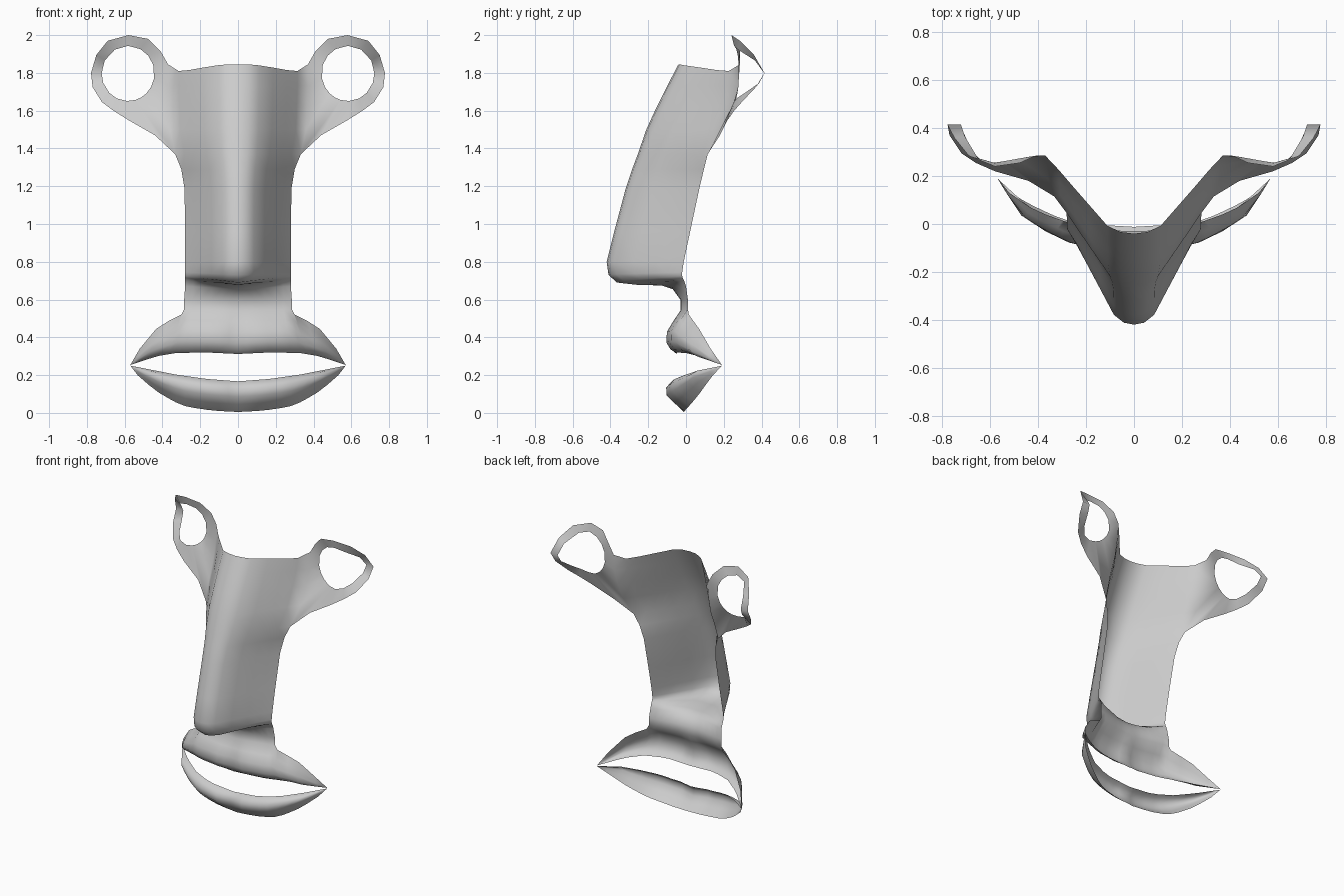
import bpy, bmesh, math

if "Cube" in bpy.data.objects:
    bpy.data.objects.remove(bpy.data.objects["Cube"])

skin = bpy.data.materials.new("light grey")
skin.diffuse_color = (0.6, 0.6, 0.6, 1)
skin.use_nodes = True
skin.node_tree.nodes["Principled BSDF"].inputs["Base Color"].default_value = skin.diffuse_color


def lerp(a, b, t):
    return a + (b - a) * t


def curve(table, x):
    """Piecewise linear lookup in (x, value) pairs."""
    for (x0, v0), (x1, v1) in zip(table, table[1:]):
        if x <= x1:
            return lerp(v0, v1, (x - x0) / (x1 - x0))
    return table[-1][1]


def skin_rows(bm, rows, closed=False):
    """Bridge successive rows of points with quads."""
    vs = [[bm.verts.new(p) for p in r] for r in rows]
    n = len(rows[0])
    for a, b in zip(vs, vs[1:]):
        for i in range(n if closed else n - 1):
            j = (i + 1) % n
            bm.faces.new((a[i], a[j], b[j], b[i]))


def finish(bm, name):
    """Weld, face the sheet forward, smooth it and mirror it."""
    bmesh.ops.remove_doubles(bm, verts=bm.verts, dist=0.0005)
    bmesh.ops.recalc_face_normals(bm, faces=bm.faces)
    if sum(f.normal.y * f.calc_area() for f in bm.faces) > 0:
        bmesh.ops.reverse_faces(bm, faces=bm.faces)
    for f in bm.faces:
        f.smooth = True
    me = bpy.data.meshes.new(name)
    bm.to_mesh(me)
    bm.free()
    me.materials.append(skin)
    ob = bpy.data.objects.new(name, me)
    bpy.context.collection.objects.link(ob)
    m = ob.modifiers.new("mirror", 'MIRROR')
    m.use_clip = True
    m.merge_threshold = 0.001


# Nose: ridge (y, z) and side edge (x, y, z) for each row, top to bottom
NOSE = [
    (-.04, 1.845, .37, .285, 1.845), (-.10, 1.73, .37, .275, 1.73),
    (-.155, 1.62, .365, .245, 1.62), (-.21, 1.5, .36, .19, 1.5),
    (-.255, 1.37, .333, .115, 1.37), (-.285, 1.29, .30, .095, 1.29),
    (-.32, 1.185, .283, .07, 1.185), (-.38, .96, .28, .022, .96),
    (-.42, .80, .28, -.012, .80), (-.41, .73, .28, -.02, .745),
    (-.365, .69, .28, -.02, .725), (-.25, .677, .28, -.018, .715),
    (-.13, .675, .28, -.01, .70), (-.07, .655, .28, 0, .67),
    (-.03, .60, .285, .01, .60), (-.03, .54, .285, .01, .55)]
ACROSS = (0, .15, .3, .5, .7, .85, 1)      # position from ridge to edge
BACK = (0, .02, .10, .36, .62, .82, 1)     # how far the section falls back
DIP = (0, 0, .005, .017, .03, .035, 0)     # sag of the top edge

nose = []
for k, (ry, rz, ex, ey, ez) in enumerate(NOSE):
    nose.append([(ex * t, lerp(ry, ey, f), lerp(rz, ez, t) - (d if k == 0 else 0))
                 for t, f, d in zip(ACROSS, BACK, DIP)])

bm = bmesh.new()
skin_rows(bm, nose)

# Eye ring: outer contour shares the nose edge, inner contour is the round hole
outer = [(.778, .415, 1.8), (.75, .36, 1.895), (.69, .285, 1.97), (.58, .24, 2.0),
         (.476, .255, 1.98), (.41, .285, 1.915)]
outer += [r[-1] for r in nose[:5]]
outer += [(.44, .18, 1.47), (.58, .22, 1.55), (.66, .255, 1.6),
          (.72, .295, 1.645), (.77, .37, 1.725)]
hole = []
for deg in (0, 28, 60, 90, 118, 140, 162, 190, 210, 227, 241, 254, 272, 295, 315, 340):
    c, s = math.cos(math.radians(deg)), math.sin(math.radians(deg))
    hole.append((.582 + .14 * c, .255 + .16 * max(0, c) ** 3 + .025 * max(0, -c),
                 1.797 + .146 * s))
skin_rows(bm, [outer, hole], closed=True)

# Lips: shared forward bulge and inner rim depth along x
LIP_X = (0, .05, .10, .165, .23, .28, .33, .37, .42, .47, .53, .57)
BULGE = [(0, -.085), (.1, -.105), (.26, -.083), (.37, -.03), (.477, .04), (.57, .19)]
RIM_Y = [(0, -.05), (.2, -.045), (.33, 0), (.45, .08), (.57, .19)]
SECTION = ((0, 0), (.25, .5), (.5, .96), (.75, 1), (.92, .6), (1, 0))


def lip(bm, border, rim_z):
    rows = []
    for s, w in SECTION:
        row = []
        for (x, y, z), lx in zip(border, LIP_X):
            px = lerp(x, lx, s)
            base = lerp(y, curve(RIM_Y, lx), s)
            row.append((px, lerp(base, min(base, curve(BULGE, px)), w),
                        lerp(z, curve(rim_z, lx), s)))
        rows.append(row)
    skin_rows(bm, rows)


# Upper lip grows out of the last nose row
lip(bm, nose[-1] + [(.30, .015, .52), (.37, .04, .485), (.434, .07, .444),
                    (.52, .13, .34), (.57, .19, .254)],
    [(0, .312), (.17, .32), (.33, .317), (.43, .30), (.57, .254)])
finish(bm, "nose_eye_rings_and_upper_lip")

# Lower lip is a separate sheet
LOW_Z = [(0, .005), (.1, .01), (.2, .02), (.3, .04), (.41, .1), (.52, .185), (.57, .25)]
LOW_Y = [(0, -.012), (.2, 0), (.3, .02), (.41, .07), (.52, .13), (.57, .19)]
bm = bmesh.new()
lip(bm, [(x, curve(LOW_Y, x), curve(LOW_Z, x)) for x in LIP_X],
    [(0, .167), (.17, .18), (.33, .203), (.57, .25)])
finish(bm, "lower_lip")
